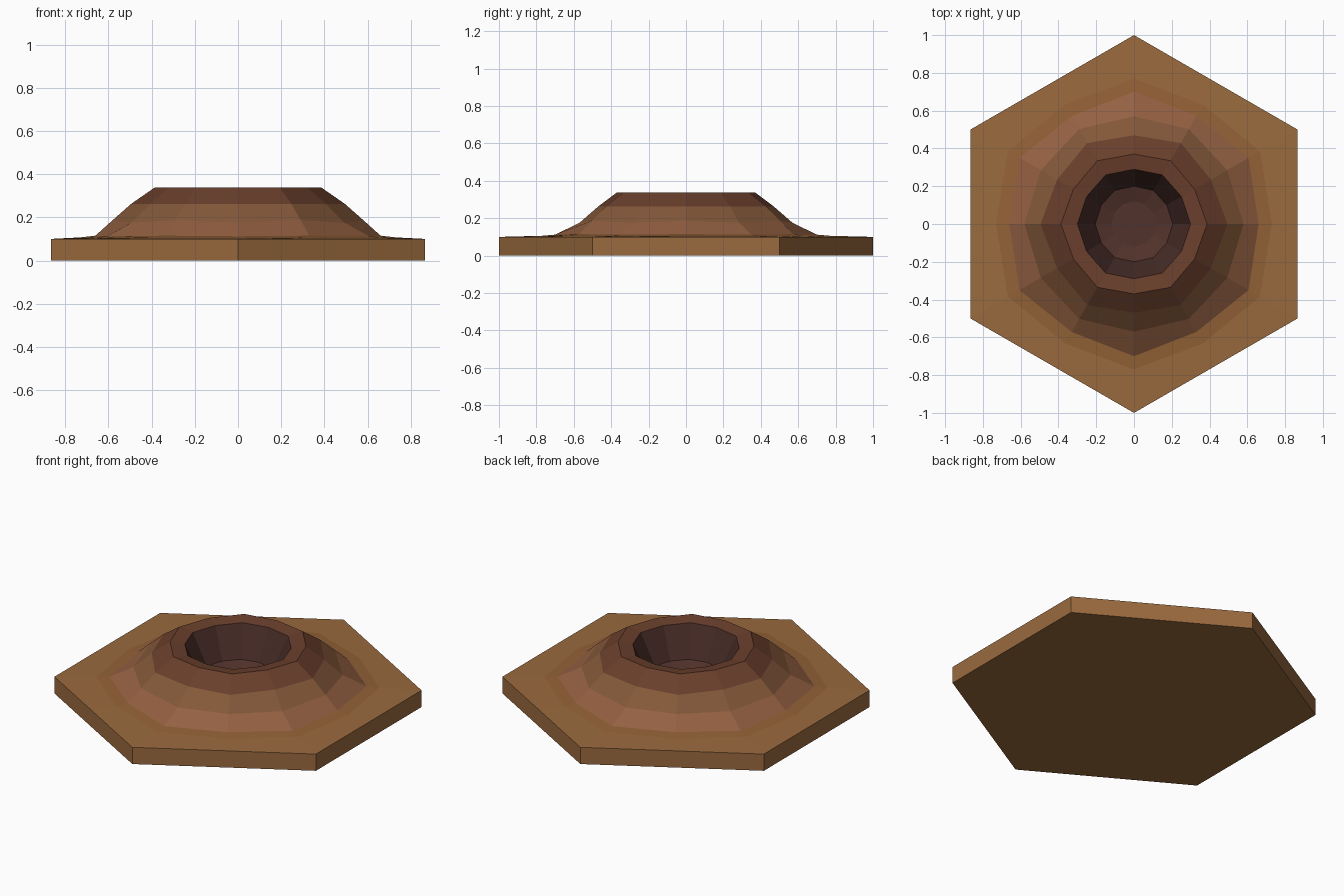
import bpy, bmesh, math

if "Cube" in bpy.data.objects:
    bpy.data.objects.remove(bpy.data.objects["Cube"])


def material(name, hex_code):
    rgb = [int(hex_code[i:i + 2], 16) / 255 for i in (0, 2, 4)]
    mat = bpy.data.materials.new(name)
    mat.diffuse_color = [((c + 0.055) / 1.055) ** 2.4 for c in rgb] + [1]
    mat.use_nodes = True
    mat.node_tree.nodes["Principled BSDF"].inputs["Base Color"].default_value = mat.diffuse_color
    return mat


def loft(name, rings, colours, cap_start=False, cap_end=False):
    """Rings of 12 points: (radius at hex corners, radius at hex sides, z corners, z sides)."""
    bm = bmesh.new()
    loops = []
    for rc, rs, zc, zs in rings:
        loop = []
        for i in range(12):
            a = math.radians(30 * i)
            r, z = (rc, zc) if i % 2 else (rs, zs)
            loop.append(bm.verts.new((r * math.cos(a), r * math.sin(a), z)))
        loops.append(loop)
    for k, (a, b) in enumerate(zip(loops, loops[1:])):
        for i in range(12):
            j = (i + 1) % 12
            f = bm.faces.new((a[i], a[j], b[j], b[i]))
            f.material_index = k
    if cap_start:
        bm.faces.new(loops[0][::-1]).material_index = 0
    if cap_end:
        bm.faces.new(loops[-1]).material_index = len(rings) - 2
    mesh = bpy.data.meshes.new(name)
    bm.to_mesh(mesh)
    bm.free()
    for c in colours:
        mesh.materials.append(c)
    obj = bpy.data.objects.new(name, mesh)
    bpy.context.collection.objects.link(obj)
    return obj


soil = material("soil", "9A6A3E")
soil_dark = material("soil_dark", "946237")
slope_low = material("slope_low", "946042")
slope_mid = material("slope_mid", "85593A")
slope_top = material("slope_top", "6A3F2C")
crater_wall = material("crater_wall", "472C27")
crater_floor = material("crater_floor", "52322B")

S = math.sqrt(3) / 2
# Hexagonal tile with a gently rising top
loft("hex_tile",
     [(1, S, 0, 0), (1, S, 0.1, 0.1), (0.77, 0.73, 0.106, 0.107), (0.70, 0.66, 0.112, 0.115)],
     [soil, soil, soil_dark], cap_start=True)

# Faceted mound, rim and hollow crater
loft("crater",
     [(0.70, 0.66, 0.112, 0.115), (0.57, 0.58, 0.175, 0.187), (0.47, 0.495, 0.262, 0.262),
      (0.37, 0.387, 0.337, 0.337), (0.29, 0.30, 0.325, 0.325), (0.20, 0.205, 0.15, 0.15),
      (0.12, 0.12, 0.125, 0.125)],
     [slope_low, slope_mid, slope_top, slope_top, crater_wall, crater_floor], cap_end=True)
